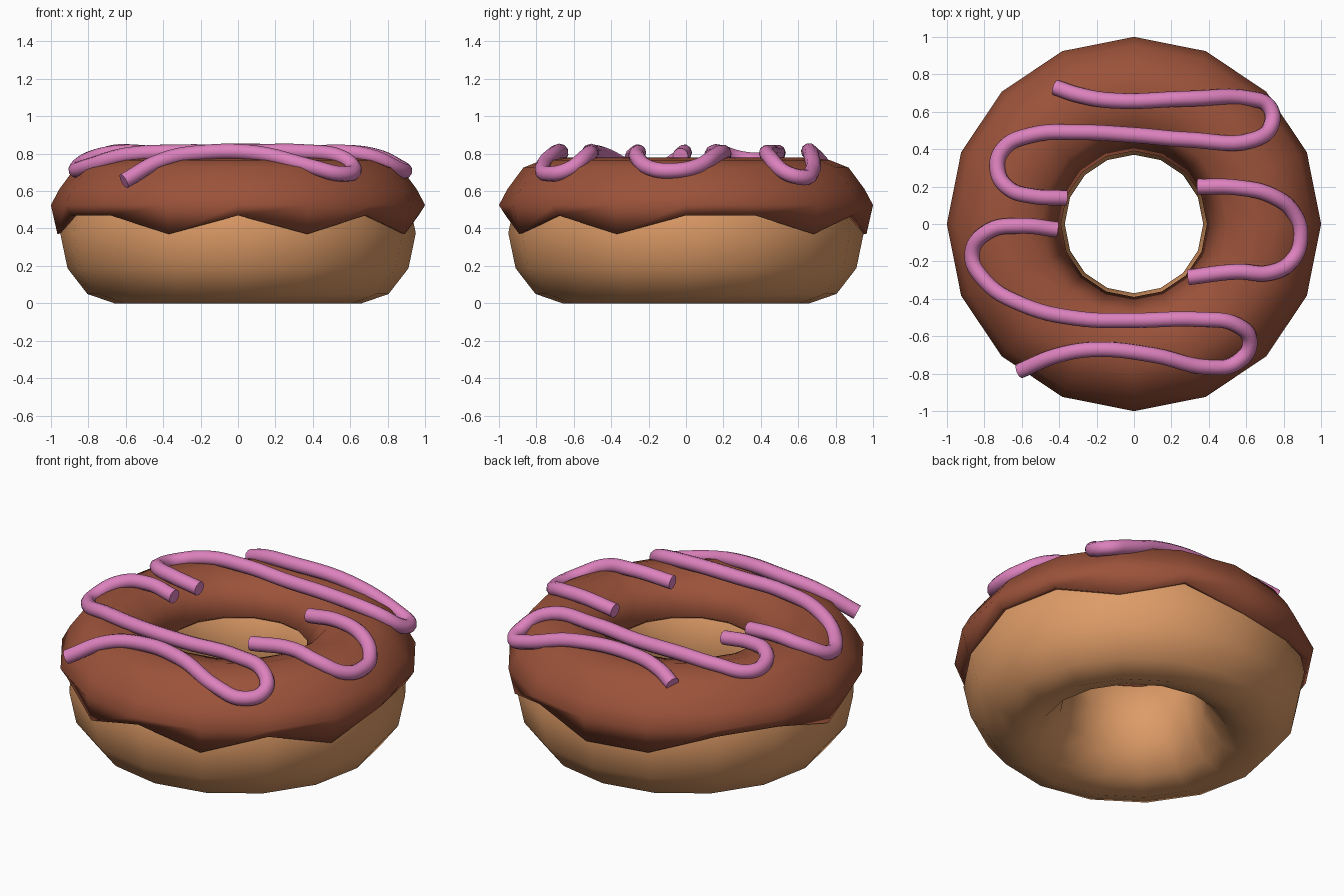
import bpy, bmesh, math

if "Cube" in bpy.data.objects:
    bpy.data.objects.remove(bpy.data.objects["Cube"])

SEG = 16


def material(name, rgb):
    m = bpy.data.materials.new(name)
    m.diffuse_color = (*rgb, 1)
    m.use_nodes = True
    m.node_tree.nodes["Principled BSDF"].inputs["Base Color"].default_value = m.diffuse_color
    return m


def ring(name, profile_at, mat):
    """Closed ring swept round z; profile_at(i) gives (radius, z) pairs for segment i."""
    bm = bmesh.new()
    loops = []
    for i in range(SEG):
        a = -math.pi / 2 + 2 * math.pi * i / SEG      # segment 0 faces the front
        loops.append([bm.verts.new((r * math.cos(a), r * math.sin(a), z))
                      for r, z in profile_at(i)])
    n = len(loops[0])
    for i in range(SEG):
        p, q = loops[i], loops[(i + 1) % SEG]
        for j in range(n):
            k = (j + 1) % n
            f = bm.faces.new((p[j], q[j], q[k], p[k]))
            f.smooth = True
    bmesh.ops.recalc_face_normals(bm, faces=bm.faces)
    me = bpy.data.meshes.new(name)
    bm.to_mesh(me)
    bm.free()
    me.materials.append(mat)
    ob = bpy.data.objects.new(name, me)
    bpy.context.collection.objects.link(ob)
    return ob


# Dough: flattened twelve-sided torus
def dough_profile(i):
    return [(0.66 + 0.29 * math.cos(t), 0.375 + 0.375 * math.sin(t))
            for t in (2 * math.pi * k / 12 for k in range(12))]


# Icing: shell over the upper half, with a wavy dripping hem
LOW_DRIPS = {1, 3, 6, 8, 9, 12, 15}


def icing_profile(i):
    hem = 0.37 if i in LOW_DRIPS else 0.47
    return [(0.92, hem + 0.01), (0.965, hem), (1.0, 0.525), (0.955, 0.61), (0.87, 0.725),
            (0.77, 0.765), (0.66, 0.78), (0.50, 0.735), (0.39, 0.585), (0.42, 0.56),
            (0.53, 0.66), (0.66, 0.70), (0.79, 0.66), (0.88, 0.53)]


ring("dough", dough_profile, material("golden dough", (0.73, 0.33, 0.135)))
ring("icing", icing_profile, material("chocolate icing", (0.33, 0.085, 0.042)))

# Drizzle: round strands draped over the icing, height set by distance from centre
DRAPE = [(0.0, 0.78), (0.40, 0.785), (0.50, 0.805), (0.68, 0.81), (0.80, 0.77),
         (0.88, 0.715), (0.98, 0.66), (1.2, 0.55)]


def drape(x, y):
    r = math.hypot(x, y)
    for (r0, z0), (r1, z1) in zip(DRAPE, DRAPE[1:]):
        if r <= r1:
            return z0 + (z1 - z0) * (r - r0) / (r1 - r0)


pink = material("pink drizzle", (0.72, 0.22, 0.51))


def strand(name, pts):
    cu = bpy.data.curves.new(name, 'CURVE')
    cu.dimensions = '3D'
    cu.bevel_depth = 0.042
    cu.bevel_resolution = 3
    cu.resolution_u = 6
    cu.use_fill_caps = True
    sp = cu.splines.new('BEZIER')
    sp.bezier_points.add(len(pts) - 1)
    for bp, (x, y) in zip(sp.bezier_points, pts):
        bp.co = (x, y, drape(x, y))
        bp.handle_left_type = bp.handle_right_type = 'AUTO'
    sp.use_smooth = True
    cu.materials.append(pink)
    ob = bpy.data.objects.new(name, cu)
    bpy.context.collection.objects.link(ob)


strand("drizzle_back", [
    (-0.42, 0.73), (-0.30, 0.69), (-0.12, 0.66), (0.3, 0.67), (0.62, 0.67), (0.72, 0.63),
    (0.735, 0.53), (0.64, 0.45), (0.3, 0.45), (0, 0.475), (-0.3, 0.49), (-0.55, 0.475),
    (-0.70, 0.40), (-0.73, 0.29), (-0.67, 0.19), (-0.55, 0.15), (-0.36, 0.14)])
strand("drizzle_right", [
    (0.34, 0.2), (0.55, 0.195), (0.74, 0.15), (0.86, 0.05), (0.89, -0.07),
    (0.85, -0.19), (0.73, -0.26), (0.55, -0.255), (0.29, -0.285)])
strand("drizzle_front", [
    (-0.41, -0.03), (-0.6, -0.01), (-0.78, -0.04), (-0.865, -0.16), (-0.80, -0.30),
    (-0.6, -0.43), (-0.3, -0.505), (0, -0.515), (0.35, -0.51), (0.55, -0.54),
    (0.62, -0.63), (0.55, -0.74), (0.4, -0.765), (0.1, -0.70), (-0.2, -0.67),
    (-0.4, -0.70), (-0.61, -0.785)])
